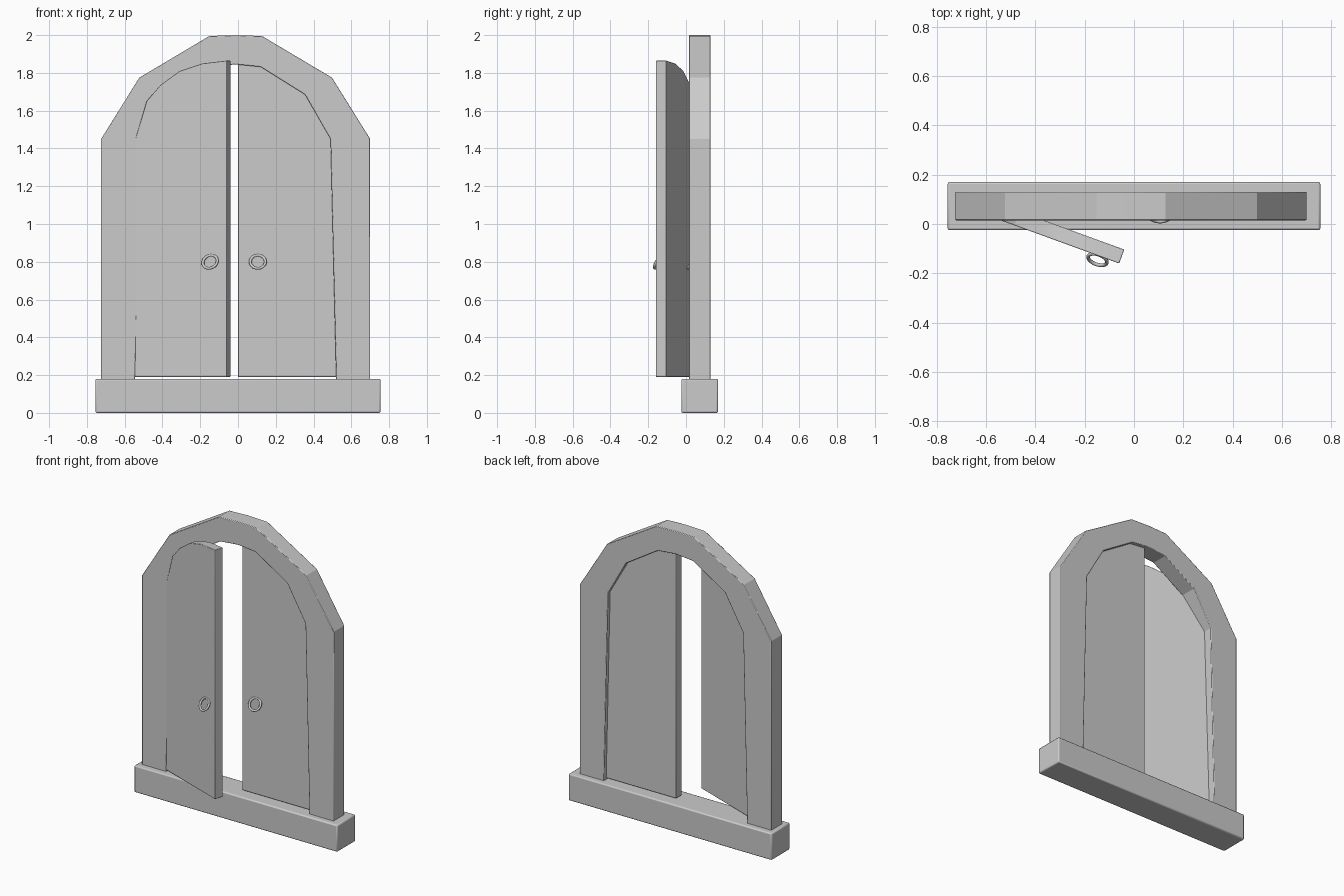
import bpy, bmesh
from math import radians, cos, sin
from mathutils import Matrix, Vector

if "Cube" in bpy.data.objects:
    bpy.data.objects.remove(bpy.data.objects["Cube"])


def finish(name, bm, bevel=0.0, angle=20):
    bmesh.ops.recalc_face_normals(bm, faces=bm.faces[:])
    me = bpy.data.meshes.new(name)
    bm.to_mesh(me)
    bm.free()
    ob = bpy.data.objects.new(name, me)
    bpy.context.collection.objects.link(ob)
    if bevel:
        m = ob.modifiers.new("bevel", 'BEVEL')
        m.width = bevel
        m.segments = 2
        m.limit_method = 'ANGLE'
        m.angle_limit = radians(60)
    bpy.ops.object.select_all(action='DESELECT')
    bpy.context.view_layer.objects.active = ob
    ob.select_set(True)
    bpy.ops.object.shade_smooth_by_angle(angle=radians(angle))
    return ob


# Sill block
bm = bmesh.new()
bmesh.ops.create_cube(bm, size=1, matrix=Matrix.Translation((0, 0.0725, 0.09))
                      @ Matrix.Diagonal((1.51, 0.195, 0.18, 1)))
finish("sill", bm, 0.008)

# Arched frame: half profile (outer, inner) mirrored about its own centre line
CX, Y0, Y1 = -0.0125, 0.015, 0.13
outer = [(0.7125, 0.17), (0.7125, 1.45), (0.51, 1.775), (0.14, 1.995), (0, 2.0)]
inner = [(0.5325, 0.17), (0.5025, 1.45), (0.3675, 1.685), (0.1325, 1.832), (0, 1.845)]


def full(half):
    return [(CX + x, z) for x, z in half] + [(CX - x, z) for x, z in half[-2::-1]]


bm = bmesh.new()
rings = []
for (ox, oz), (ix, iz) in zip(full(outer), full(inner)):
    rings.append([bm.verts.new(p) for p in
                  ((ox, Y0, oz), (ox, Y1, oz), (ix, Y1, iz), (ix, Y0, iz))])
for a, b in zip(rings, rings[1:]):
    for i in range(4):
        j = (i + 1) % 4
        bm.faces.new((a[i], a[j], b[j], b[i]))
bm.faces.new(rings[0])
bm.faces.new(rings[-1])
finish("arched_frame", bm, 0.004)

# Door leaf outline, measured from the free edge
leaf = [(0, 0.19), (0, 1.865), (0.138, 1.85), (0.266, 1.81),
        (0.375, 1.735), (0.452, 1.65), (0.53, 1.40), (0.545, 0.19)]
THICK = 0.06


def door(side, sign, corner, swing, handle):
    place = Matrix.Translation(corner) @ Matrix.Rotation(radians(swing), 4, 'Z')
    bm = bmesh.new()
    face = bm.faces.new([bm.verts.new((sign * u, 0, z)) for u, z in leaf])
    ext = bmesh.ops.extrude_face_region(bm, geom=[face], use_keep_orig=True)
    bmesh.ops.translate(bm, vec=(0, THICK, 0),
                        verts=[v for v in ext["geom"] if isinstance(v, bmesh.types.BMVert)])
    bm.transform(place)
    finish(side + "_door", bm, 0.003)

    # Ring handle, its lower edge hanging away from the door
    bpy.ops.mesh.primitive_torus_add(major_radius=0.04, minor_radius=0.0075,
                                     major_segments=32, minor_segments=10)
    ring = bpy.context.object
    ring.name = side + "_ring_handle"
    ring.data.transform(place @ Matrix.Translation((sign * handle, -0.015, 0.80))
                        @ Matrix.Rotation(radians(60), 4, 'X'))
    bpy.ops.object.shade_smooth_by_angle(angle=radians(40))


door("right", 1, (0.0, 0.045, 0), 0, 0.105)
door("left", -1, (-0.06, -0.16, 0), -20, 0.088)
